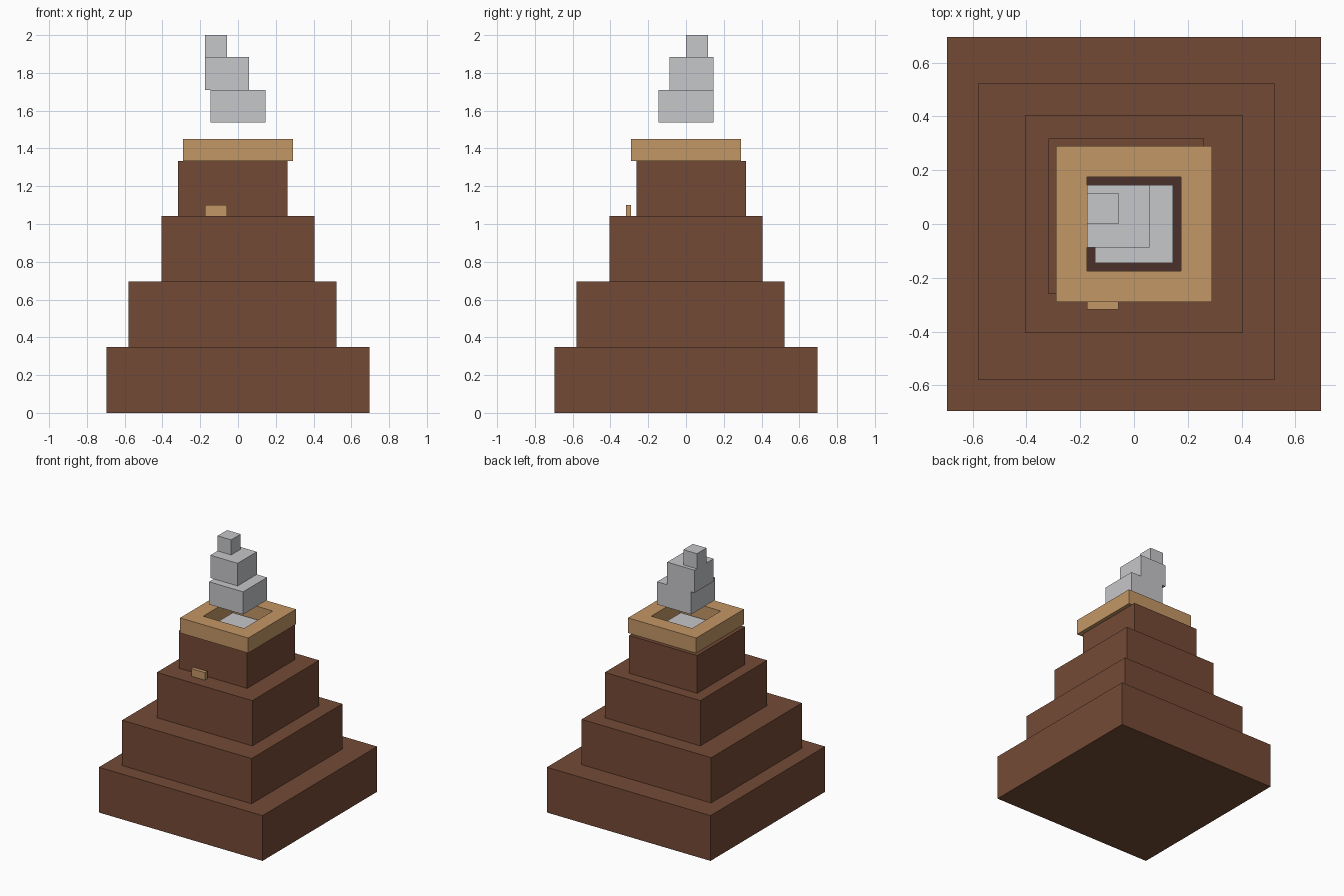
import bpy, bmesh

cube = bpy.data.objects.get("Cube")
if cube:
    bpy.data.objects.remove(cube, do_unlink=True)

U = 2 / 34.5  # one block unit


def material(name, hex_colour):
    def linear(c):
        return c / 12.92 if c <= 0.04045 else ((c + 0.055) / 1.055) ** 2.4
    rgb = [linear(int(hex_colour[i:i + 2], 16) / 255) for i in (0, 2, 4)]
    mat = bpy.data.materials.new(name)
    mat.use_nodes = True
    mat.diffuse_color = (*rgb, 1)
    bsdf = next(n for n in mat.node_tree.nodes if n.type == 'BSDF_PRINCIPLED')
    bsdf.inputs["Base Color"].default_value = (*rgb, 1)
    return mat


brown = material("earth_brown", "744a35")
dark = material("dark_brown", "4a302a")
tan = material("light_tan", "c49766")
grey = material("smoke_grey", "c6c7c9")


def add_object(name, bm, mat):
    bmesh.ops.recalc_face_normals(bm, faces=bm.faces)
    mesh = bpy.data.meshes.new(name)
    bm.to_mesh(mesh)
    bm.free()
    mesh.materials.append(mat)
    obj = bpy.data.objects.new(name, mesh)
    bpy.context.collection.objects.link(obj)
    return obj


def block(name, mat, x, y, z):
    """Box from (low, high) ranges in block units."""
    bm = bmesh.new()
    bmesh.ops.create_cube(bm, size=1)
    for v in bm.verts:
        v.co = [U * (r[1] if c > 0 else r[0]) for c, r in zip(v.co, (x, y, z))]
    return add_object(name, bm, mat)


def square_ring(name, mat, outer, inner, low, high):
    bm = bmesh.new()
    corners = [(-1, -1), (1, -1), (1, 1), (-1, 1)]
    section = [(outer, low), (outer, high), (inner, high), (inner, low)]
    loops = [[bm.verts.new((cx * r * U, cy * r * U, z * U)) for r, z in section]
             for cx, cy in corners]
    for i in range(4):
        a, b = loops[i], loops[(i + 1) % 4]
        for j in range(4):
            k = (j + 1) % 4
            bm.faces.new((a[j], b[j], b[k], a[k]))
    return add_object(name, bm, mat)


# Stepped mountain body
block("base_tier", brown, (-12, 12), (-12, 12), (0, 6))
block("second_tier", brown, (-10, 9), (-10, 9), (6, 12))
block("third_tier", brown, (-7, 7), (-7, 7), (12, 18))
block("top_tier", brown, (-5.5, 4.5), (-4.5, 5.5), (18, 23))

# Crater rim, floor and the front ledge
square_ring("crater_rim", tan, 5, 3, 23, 25)
block("crater_floor", dark, (-3, 3), (-3, 3), (22.95, 23.04))
block("front_ledge", tan, (-3, -1), (-5.5, -5), (18, 19))

# Smoke puffs, rising and shrinking
block("crater_smoke", grey, (-2.5, 2.5), (-2.5, 2.5), (23.04, 23.5))
block("lower_smoke", grey, (-2.5, 2.5), (-2.5, 2.5), (26.5, 29.5))
block("middle_smoke", grey, (-3, 1), (-1.5, 2.5), (29.5, 32.5))
block("upper_smoke", grey, (-3, -1), (0, 2), (32.5, 34.5))
